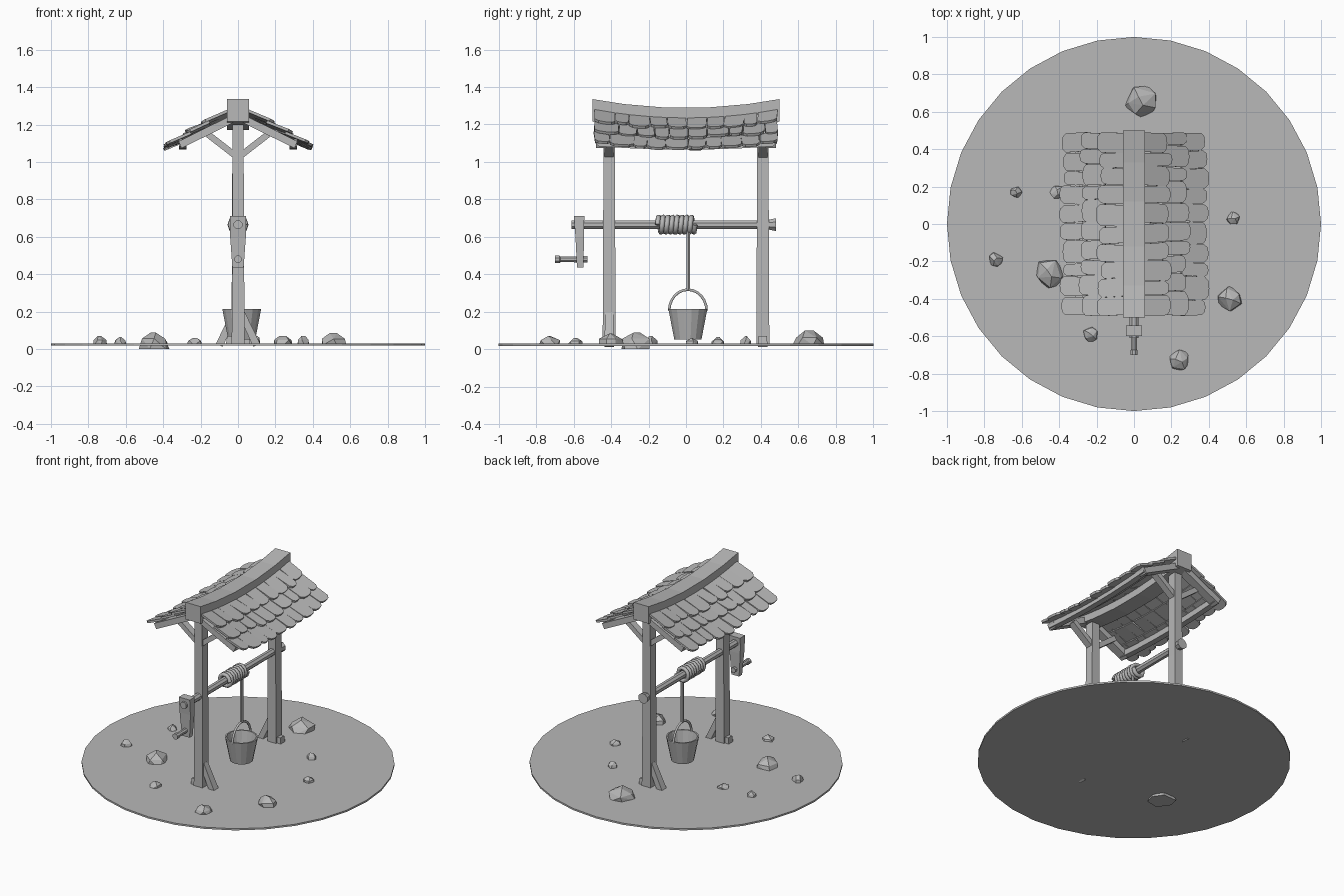
import bpy, bmesh, math, random
from mathutils import Vector

if "Cube" in bpy.data.objects:
    bpy.data.objects.remove(bpy.data.objects["Cube"])

random.seed(4)
grey = bpy.data.materials.new("plain grey")
grey.diffuse_color = (0.48, 0.48, 0.48, 1)
grey.use_nodes = True
grey.node_tree.nodes["Principled BSDF"].inputs["Base Color"].default_value = grey.diffuse_color


def finish(name, bm):
    bmesh.ops.recalc_face_normals(bm, faces=bm.faces)
    me = bpy.data.meshes.new(name)
    bm.to_mesh(me)
    bm.free()
    me.materials.append(grey)
    ob = bpy.data.objects.new(name, me)
    bpy.context.collection.objects.link(ob)
    return ob


def loft(name, stations, n=4, axis=None):
    """Skin sections (centre, half width, half height); n=4 gives a rectangle."""
    bm = bmesh.new()
    d = axis or (Vector(stations[-1][0]) - Vector(stations[0][0])).normalized()
    u = Vector((1, 0, 0)) if abs(d.y) > 0.9 else Vector((0, 1, 0))
    v = d.cross(u).normalized()
    rings = []
    for c, a, b in stations:
        ring = []
        for i in range(n):
            t = 2 * math.pi * (i + 0.5) / n
            k = math.sqrt(2) if n == 4 else 1
            ring.append(bm.verts.new(Vector(c) + u * a * k * math.cos(t) + v * b * k * math.sin(t)))
        rings.append(ring)
    for r, s in zip(rings, rings[1:]):
        for i in range(n):
            j = (i + 1) % n
            bm.faces.new((r[i], r[j], s[j], s[i]))
    bm.faces.new(rings[0])
    bm.faces.new(rings[-1])
    return finish(name, bm)


def tube(name, pts, radius):
    cu = bpy.data.curves.new(name, 'CURVE')
    cu.dimensions = '3D'
    cu.bevel_depth = radius
    cu.bevel_resolution = 1
    cu.use_fill_caps = True
    sp = cu.splines.new('POLY')
    sp.points.add(len(pts) - 1)
    for p, q in zip(sp.points, pts):
        p.co = (*q, 1)
    cu.materials.append(grey)
    ob = bpy.data.objects.new(name, cu)
    bpy.context.collection.objects.link(ob)


# Ground ring with the well opening
bm = bmesh.new()
def ring(r, z, n=32):
    return [bm.verts.new((r * math.sin(2 * math.pi * i / n), r * math.cos(2 * math.pi * i / n), z)) for i in range(n)]
def hole(z):
    # twelve-sided opening
    return [bm.verts.new((0.25 * math.sin(math.pi * i / 6), 0.25 * math.cos(math.pi * i / 6), z)) for i in range(12)]
def loop_edges(vs):
    return [bm.edges.get((a, b)) or bm.edges.new((a, b)) for a, b in zip(vs, vs[1:] + vs[:1])]
outer = [ring(1, 0.018), ring(1, 0.03)]
inner = [hole(0.018), hole(0.03)]
for lo, hi in (outer, inner):
    for i in range(len(lo)):
        j = (i + 1) % len(lo)
        bm.faces.new((lo[i], lo[j], hi[j], hi[i]))
for o, h in zip(outer, inner):
    bmesh.ops.bridge_loops(bm, edges=loop_edges(o) + loop_edges(h))
finish("ground_ring", bm)

# Rocks: convex hulls (x, y, radius, top)
rocks = [(0.04, 0.66, 0.09, 0.10), (-0.45, -0.26, 0.088, 0.088), (0.51, -0.40, 0.07, 0.085),
         (0.24, -0.73, 0.062, 0.07), (-0.23, -0.59, 0.046, 0.06), (-0.74, -0.19, 0.04, 0.07),
         (-0.63, 0.17, 0.033, 0.065), (-0.41, 0.17, 0.042, 0.055), (0.53, 0.03, 0.038, 0.06),
         (0.35, 0.32, 0.035, 0.07)]
for k, (x, y, r, top) in enumerate(rocks):
    bm = bmesh.new()
    base = 0.0 if k == 1 else 0.02
    for n, f, z in ((6, 1, base), (5, 0.88, 0.03 + (top - 0.03) * 0.45), (2, 0.3, top)):
        a0 = random.random() * 6
        for i in range(n):
            a = a0 + 2 * math.pi * i / n + random.uniform(-0.3, 0.3)
            q = r * f * random.uniform(0.85, 1.08)
            bm.verts.new((x + q * math.cos(a), y + q * math.sin(a), z))
    res = bmesh.ops.convex_hull(bm, input=bm.verts)
    bmesh.ops.delete(bm, geom=[g for g in res["geom_interior"] if isinstance(g, bmesh.types.BMVert)], context='VERTS')
    finish(f"rock_{k}", bm)

# Posts with foot braces, roof braces and rafters (rear end turned half round)
for s, end in ((1, "front"), (-1, "back")):
    y = -0.41 * s
    loft(f"{end}_post", [((0, y, 0.02), 0.035, 0.034), ((0.002 * s, y, 0.6), 0.032, 0.031), ((0, y, 1.2), 0.031, 0.029)])
    loft(f"{end}_foot_brace", [((0.10 * s, y, 0.02), 0.025, 0.02), ((0.02 * s, y, 0.19), 0.022, 0.018)])
    loft(f"{end}_foot_block", [((-0.045 * s, y, 0.02), 0.025, 0.02), ((-0.042 * s, y, 0.07), 0.022, 0.016)])
    for m, side in ((1, "right"), (-1, "left")):
        loft(f"{end}_{side}_roof_brace", [((0.015 * m, y, 1.035), 0.024, 0.017), ((0.17 * m, y, 1.155), 0.024, 0.017)])
        loft(f"{end}_{side}_rafter", [((0.03 * m, y * 1.1, 1.23), 0.03, 0.02), ((0.31 * m, y * 1.1, 1.092), 0.03, 0.02)])


# Sagging ridge beam and eave purlins
def sag(y):
    return 0.19 * y * y

Y = Vector((0, 1, 0))
stations = [-0.5, -0.33, -0.12, 0.12, 0.33, 0.5]
loft("ridge_beam", [((0, y, 1.228 + sag(y)), 0.058, 0.06) for y in stations], axis=Y)
for m, side in ((1, "right"), (-1, "left")):
    loft(f"{side}_purlin", [((0.295 * m, y * 0.94, 1.085 + 0.4 * sag(y)), 0.02, 0.02) for y in stations], axis=Y)

# Overlapping rounded shingles on both slopes
outline = [(-.5, 0), (.5, 0), (.5, .84), (.32, .97), (0, 1), (-.32, .97), (-.5, .84)]
ca, sa = math.cos(math.radians(27.5)), math.sin(math.radians(27.5))
for m, side in ((1, "right"), (-1, "left")):
    bm = bmesh.new()
    for row in range(3):
        edges = [-0.49 + 0.098 * i + (0 if i in (0, 10) else random.uniform(-0.016, 0.016) + 0.02 * (row % 2))
                 for i in range(11)]
        for y0, y1 in zip(edges, edges[1:]):
            width, mid = (y1 - y0) * random.uniform(0.92, 1.0), (y0 + y1) / 2
            length = 0.138 + random.uniform(-0.012, 0.018)
            lift, twist = random.uniform(0.012, 0.024), random.uniform(-0.06, 0.06)
            layers = []
            for h in (0, 0.015):
                vs = []
                for a, b in outline:
                    v = 0.112 * row + b * length
                    y = mid + a * width + twist * (b - .5) * length
                    hh = h + lift * b
                    z = 1.222 + sag(y) * (1 - 1.4 * v) - v * sa + hh * ca
                    vs.append(bm.verts.new((m * (0.05 + v * ca + hh * sa), y, z)))
                layers.append(vs)
            lo, hi = layers
            bm.faces.new(lo)
            bm.faces.new(hi)
            for i in range(len(lo)):
                j = (i + 1) % len(lo)
                bm.faces.new((lo[i], lo[j], hi[j], hi[i]))
    finish(f"{side}_shingles", bm)

# Axle, end peg and crank
Z = 0.665
loft("axle", [((0, -0.61, Z), 0.025, 0.025), ((0, 0.45, Z), 0.025, 0.025)], 8)
loft("axle_peg", [((0, 0.43, Z), 0.026, 0.026), ((0, 0.48, Z), 0.037, 0.037)], 8)
loft("crank_arm", [((0, -0.565, 0.435), 0.017, 0.03), ((0, -0.567, 0.6), 0.023, 0.042),
                   ((0, -0.57, 0.66), 0.025, 0.042), ((0, -0.57, 0.71), 0.028, 0.042)])
loft("crank_handle", [((0, -0.70, 0.48), 0.021, 0.021), ((0, -0.675, 0.48), 0.021, 0.021),
                      ((0, -0.67, 0.48), 0.016, 0.016), ((0, -0.525, 0.48), 0.018, 0.018)], 8)

# Rope wound on the axle and hanging to the bucket
coil = []
for i in range(8 * 10 + 1):
    t = 2 * math.pi * i / 10
    coil.append((0.042 * math.cos(t), -0.152 + 0.2 * i / 80, Z + 0.042 * math.sin(t)))
tube("rope_coil", coil, 0.014)
loft("hanging_rope", [((0.02, 0.013, 0.315), 0.011, 0.011), ((0.02, 0.013, 0.64), 0.011, 0.011)], 6)

# Bucket and its bail
up = Vector((0, 0, 1))
loft("bucket", [((0.02, 0.01, z), r, r) for r, z in
                ((0.074, 0.052), (0.106, 0.215), (0.096, 0.215), (0.068, 0.068))], 16, up)
tube("bucket_bail", [(0.02, 0.01 + 0.1 * math.cos(math.pi * i / 12), 0.205 + 0.113 * math.sin(math.pi * i / 12))
                     for i in range(13)], 0.008)
